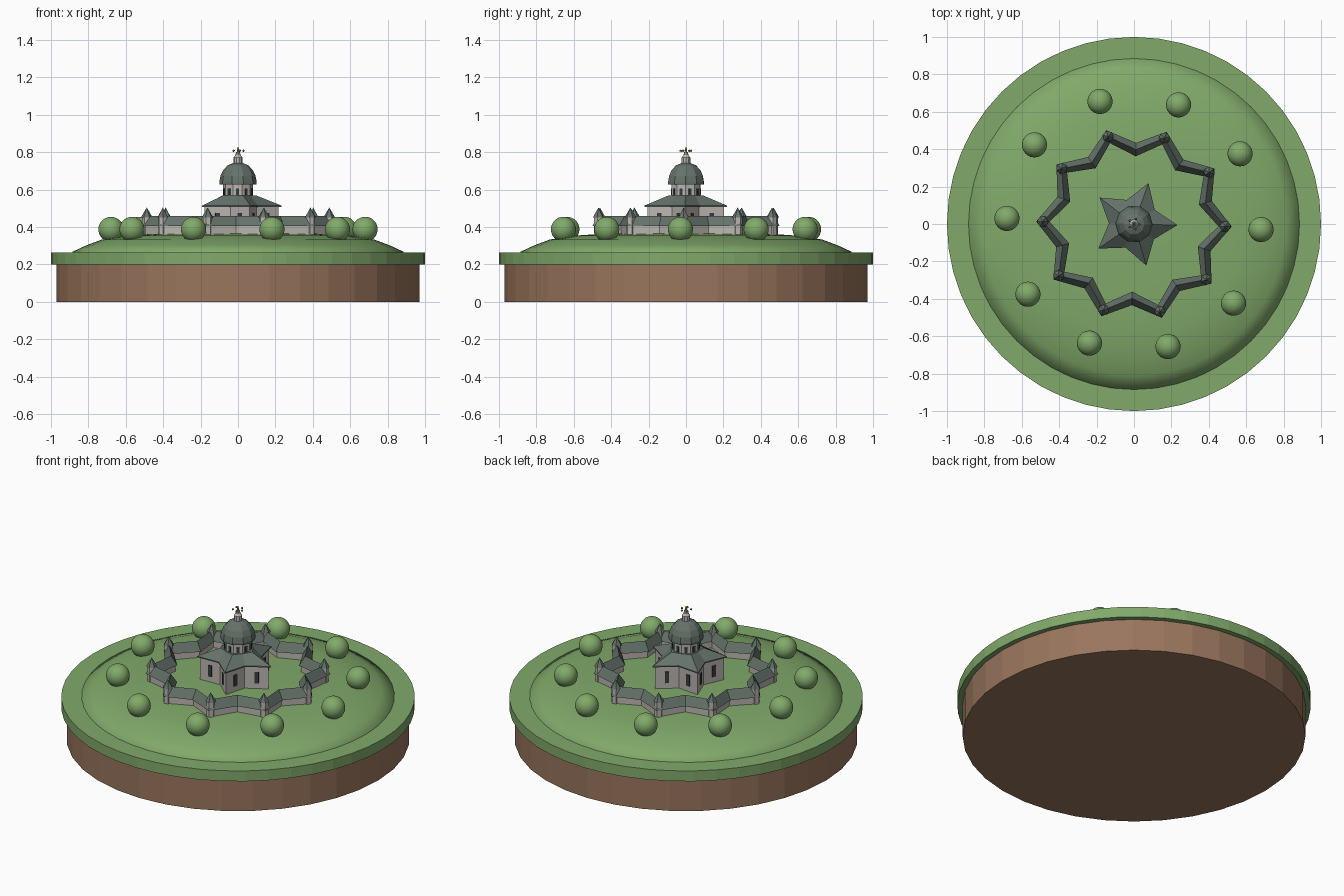
import bpy, bmesh
from math import sin, cos, radians, pi
from mathutils import Matrix, Vector

if "Cube" in bpy.data.objects:
    bpy.data.objects.remove(bpy.data.objects["Cube"], do_unlink=True)

TURN = radians(-1.5)  # the buildings sit slightly rotated


def material(name, rgb):
    m = bpy.data.materials.new(name)
    m.use_nodes = True
    m.diffuse_color = (*rgb, 1)
    m.node_tree.nodes["Principled BSDF"].inputs["Base Color"].default_value = (*rgb, 1)
    return m


grass = material("grass green", (0.22, 0.40, 0.145))
soil = material("soil brown", (0.32, 0.18, 0.11))
plaster = material("pale plaster", (0.50, 0.47, 0.44))
slate = material("slate roof", (0.13, 0.17, 0.145))
glass = material("dark window", (0.04, 0.045, 0.05))
gold = material("old gold", (0.40, 0.28, 0.10))


def finish(name, bm, mat, smooth=False):
    bmesh.ops.remove_doubles(bm, verts=bm.verts, dist=1e-5)
    bmesh.ops.recalc_face_normals(bm, faces=bm.faces)
    for f in bm.faces:
        f.smooth = smooth
    me = bpy.data.meshes.new(name)
    bm.to_mesh(me)
    bm.free()
    me.materials.append(mat)
    ob = bpy.data.objects.new(name, me)
    bpy.context.collection.objects.link(ob)
    return ob


def loft(name, rings, n, mat, at=(0, 0), turn=0.0, smooth=False, loop=False):
    """Join rings of n corners; a ring is (r, z), or (r_point, r_notch, z) for a star."""
    bm = bmesh.new()
    rows = []
    for ring in rings:
        z = ring[-1]
        row = []
        for i in range(n):
            r = ring[i % (len(ring) - 1)]
            a = turn + 2 * pi * i / n
            row.append(bm.verts.new((at[0] + r * cos(a), at[1] + r * sin(a), z)))
        rows.append(row)
    pairs = list(zip(rows, rows[1:]))
    if loop:
        pairs.append((rows[-1], rows[0]))
    for lo, hi in pairs:
        for i in range(n):
            j = (i + 1) % n
            bm.faces.new((lo[i], lo[j], hi[j], hi[i]))
    if not loop:
        bm.faces.new(rows[0][::-1])
        if rings[-1][0] > 0:
            bm.faces.new(rows[-1])
    return finish(name, bm, mat, smooth)


def polar(r, a):
    return Vector((r * cos(a), r * sin(a), 0))


def window(name, centre, normal_angle, width, height):
    bm = bmesh.new()
    m = (Matrix.Translation(centre) @ Matrix.Rotation(normal_angle, 4, "Z")
         @ Matrix.Diagonal((0.008, width, height, 1)))
    bmesh.ops.create_cube(bm, size=1, matrix=m)
    finish(name, bm, glass)


def ball(name, centre, r, mat, detail):
    bm = bmesh.new()
    bmesh.ops.create_icosphere(bm, subdivisions=detail, radius=r,
                               matrix=Matrix.Translation(centre))
    finish(name, bm, mat, detail > 1)


# Ground: soil drum, grass slab, rounded hill
loft("soil_base", [(0.97, 0), (0.97, 0.2)], 36, soil)
loft("grass_slab", [(1, 0.2), (1, 0.265)], 48, grass)
loft("hill", [(0.885, 0.24), (0.885, 0.268), (0.81, 0.303), (0.73, 0.333), (0.6, 0.354),
              (0.45, 0.364), (0.25, 0.37), (0, 0.372)], 48, grass, smooth=True)

# Trees around the hill
for k in range(10):
    p = polar(0.68, radians(36 * k - 2.5))
    ball("tree", (p.x, p.y, 0.388), 0.067, grass, 4)

# Star-shaped cloister with a ridged roof
P, N = 0.487, 0.398
loft("cloister_wall", [(P - 0.025, N - 0.025, 0.34), (P + 0.025, N + 0.025, 0.34),
                       (P + 0.025, N + 0.025, 0.41), (P - 0.025, N - 0.025, 0.41)],
     20, plaster, turn=TURN, loop=True)
loft("cloister_roof", [(P - 0.036, N - 0.036, 0.405), (P + 0.036, N + 0.036, 0.405),
                       (P, N, 0.46)], 20, slate, turn=TURN, loop=True)

# Turrets on the cloister points
for k in range(10):
    a = TURN + radians(36 * k)
    at = polar(0.488, a)[:2]
    loft("turret", [(0.025, 0.34), (0.025, 0.455)], 6, plaster, at, a)
    loft("turret_roof", [(0.031, 0.452), (0, 0.505)], 6, slate, at, a)

# Church body and star roof
loft("church_wall", [(0.216, 0.124, 0.35), (0.216, 0.124, 0.512)], 10, plaster, turn=TURN)
loft("church_roof", [(0.232, 0.134, 0.508), (0.232, 0.134, 0.515), (0.1, 0.085, 0.568)],
     10, slate, turn=TURN)

# One window on every church wall
for k in range(10):
    a, b = TURN + k * pi / 5, TURN + (k + 1) * pi / 5
    p = polar(0.216 if k % 2 == 0 else 0.124, a)
    q = polar(0.124 if k % 2 == 0 else 0.216, b)
    d = q - p
    window("church_window", (p + q) / 2 + Vector((0, 0, 0.44)), Vector((d.y, -d.x)).to_3d()
           .to_2d().angle_signed(Vector((1, 0))), 0.024, 0.07)

# Drum, dome and lantern
loft("drum", [(0.08, 0.55), (0.08, 0.637)], 10, plaster, turn=TURN)
for k in range(10):
    a = TURN + (k + 0.5) * pi / 5
    window("drum_window", polar(0.08 * cos(pi / 10), a) + Vector((0, 0, 0.588)), a, 0.016, 0.034)
loft("dome", [(0.1, 0.628), (0.1, 0.642), (0.094, 0.674), (0.08, 0.704), (0.056, 0.73),
              (0.024, 0.743)], 10, slate, turn=TURN)
loft("lantern", [(0.024, 0.738), (0.024, 0.772), (0.014, 0.785), (0.01, 0.802)], 10, plaster,
     turn=TURN)

# Finial with a ring of small stars
loft("finial", [(0.004, 0.8), (0.006, 0.815), (0, 0.833)], 6, gold)
for k in range(5):
    p = polar(0.029, TURN + radians(72 * k))
    ball("finial_star", (p.x, p.y, 0.808), 0.007, gold, 1)
